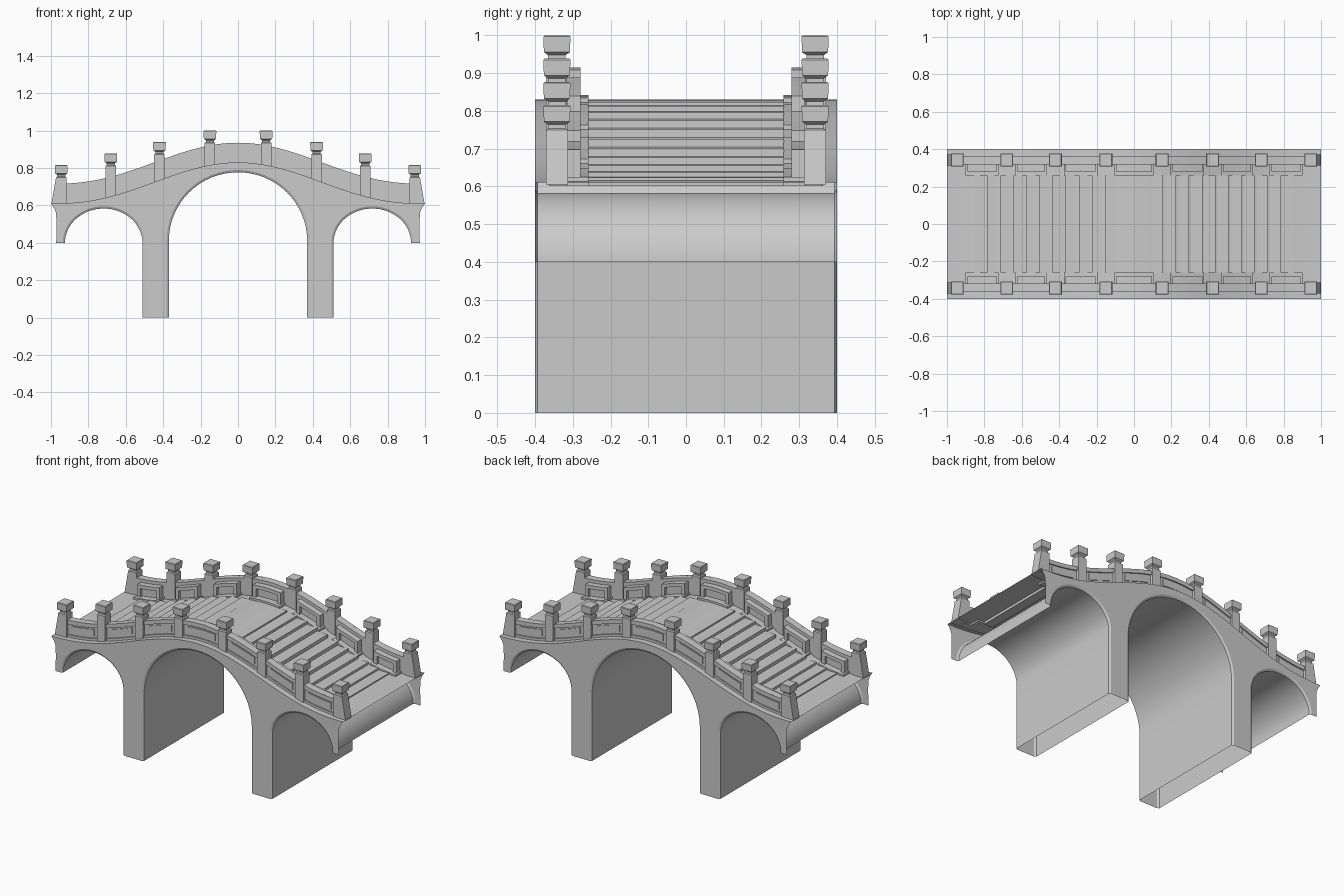
import bpy, bmesh, math

cube = bpy.data.objects.get("Cube")
if cube:
    bpy.data.objects.remove(cube, do_unlink=True)

HALF = 0.4
POSTS = [-0.945, -0.68, -0.42, -0.15, 0.15, 0.42, 0.68, 0.945]


def deck(x):
    """Height of the humped walkway."""
    return 0.61 + 0.22 * max(0, (1 + math.cos(math.pi * x)) / 2) ** 1.2


def spread(a, b, n):
    return [a + (b - a) * i / n for i in range(n + 1)]


def finish(bm, name, smooth=False, mirror=False):
    bmesh.ops.remove_doubles(bm, verts=bm.verts, dist=0.00001)
    bmesh.ops.recalc_face_normals(bm, faces=bm.faces)
    mesh = bpy.data.meshes.new(name)
    bm.to_mesh(mesh)
    bm.free()
    ob = bpy.data.objects.new(name, mesh)
    bpy.context.collection.objects.link(ob)
    if mirror:
        mod = ob.modifiers.new("Mirror", "MIRROR")
        mod.use_axis = (False, True, False)
    if smooth:
        bpy.ops.object.select_all(action="DESELECT")
        ob.select_set(True)
        bpy.context.view_layer.objects.active = ob
        bpy.ops.object.shade_smooth_by_angle(angle=math.radians(30))
    return ob


def loft(bm, rows, closed=False, caps=False):
    """Join rows of points with quads."""
    vs = [[bm.verts.new(p) for p in row] for row in rows]
    n = len(vs[0])
    for a, b in zip(vs, vs[1:]):
        for i in range(n if closed else n - 1):
            j = (i + 1) % n
            bm.faces.new((a[i], a[j], b[j], b[i]))
    if caps:
        bm.faces.new(vs[0])
        bm.faces.new(vs[-1])


def strip(bm, x0, x1, y0, y1, lo, hi):
    """Bar that follows the walkway, between two heights above it."""
    n = max(1, round((x1 - x0) / 0.04))
    rows = []
    for x in spread(x0, x1, n):
        z = deck(x)
        rows.append([(x, y0, z + lo), (x, y1, z + lo), (x, y1, z + hi), (x, y0, z + hi)])
    loft(bm, rows, True, True)


def frame(bm, x0, x1, y0, y1, lo, hi, w):
    """Rectangular frame that follows the walkway."""
    strip(bm, x0, x1, y0, y1, lo, lo + w)
    strip(bm, x0, x1, y0, y1, hi - w, hi)
    for a in (x0, x1 - w):
        strip(bm, a, a + w, y0, y1, lo + w, hi - w)


def arch(cx, rx, rz, spring, left_base, right_base):
    """Arch outline from its left foot to its right foot."""
    pts = [(cx - rx * math.cos(t), spring + rz * math.sin(t)) for t in spread(0, math.pi, 32)]
    if left_base < spring:
        pts.insert(0, (cx - rx, left_base))
    if right_base < spring:
        pts.append((cx + rx, right_base))
    return pts


def arches(grow):
    return [
        arch(-0.718, 0.207 + grow, 0.183 + grow, 0.4, 0.4, 0),
        arch(0, 0.37 + grow, 0.367 + grow, 0.41, 0, 0),
        arch(0.718, 0.207 + grow, 0.183 + grow, 0.4, 0, 0.4),
    ]


# Bridge shell: side walls, chamfered arch linings and deck, open at ends and feet
bm = bmesh.new()
end = [(0.972, 0.4), (0.97, 0.5), (0.973, 0.56), (0.983, 0.585)]
top = [(x, deck(x)) for x in spread(1, -1, 48)]
outer, inner = arches(0.012), arches(0)
outline = sum(outer, []) + end + top + [(-x, z) for x, z in reversed(end)]
for s in (-1, 1):
    bm.faces.new([bm.verts.new((x, s * HALF, z)) for x, z in outline])
    for big, small in zip(outer, inner):
        loft(bm, [[(x, s * HALF, z) for x, z in big],
                  [(x, s * (HALF - 0.007), z) for x, z in small]])
for path in inner:
    loft(bm, [[(x, s * (HALF - 0.007), z) for x, z in path] for s in (-1, 1)])
loft(bm, [[(x, s * HALF, z) for x, z in top] for s in (-1, 1)])
finish(bm, "bridge_shell", smooth=True)

# Stair treads on both slopes
bm = bmesh.new()
for s in (-1, 1):
    for i in range(11):
        x1 = 0.155 + 0.07 * i
        x0 = x1 - 0.06
        lo, hi = deck(x1) - 0.015, deck(x0)
        loft(bm, [[(s * x, y, z) for x, z in ((x0, lo), (x1, lo), (x1, hi), (x0, hi))]
                  for y in (-0.26, 0.26)], True, True)
finish(bm, "stair_treads")

# Parapet walls
bm = bmesh.new()
strip(bm, POSTS[0], POSTS[-1], 0.317, 0.355, -0.01, 0.105)
finish(bm, "parapet_wall", mirror=True)

# Panels and ledges in each bay between posts
outside, inside, ledge = bmesh.new(), bmesh.new(), bmesh.new()
for a, b in zip(POSTS, POSTS[1:]):
    frame(outside, a, b, 0.35, 0.363, -0.01, 0.105, 0.025)
    strip(outside, a + 0.055, b - 0.055, 0.35, 0.36, 0.03, 0.07)
    frame(inside, a + 0.055, b - 0.055, 0.28, 0.32, -0.01, 0.085, 0.022)
    strip(inside, a + 0.06, b - 0.06, 0.298, 0.32, 0, 0.08)
    strip(ledge, a + 0.045, b - 0.045, 0.258, 0.32, -0.01, 0.012)
finish(outside, "outer_panels", mirror=True)
finish(inside, "inner_panels", mirror=True)
finish(ledge, "inner_ledges", mirror=True)

# Posts: shaft, narrow neck and block cap, end shafts flared outward
bm = bmesh.new()
CY = 0.342
for x in POSTS:
    rank = POSTS.index(abs(x)) - 4
    z = 1.0 - 0.0615 * rank
    last = rank == 3
    base = 0.605 if last else deck(abs(x) + 0.03) - 0.01
    flare = 0.025 if last else 0
    levels = [(0.028, base), (0.028, z - 0.066), (0.022, z - 0.062), (0.022, z - 0.052),
              (0.033, z - 0.044), (0.034, z - 0.003), (0.031, z)]
    rows = []
    for k, (r, h) in enumerate(levels):
        row = []
        for sx, sy in ((-1, -1), (1, -1), (1, 1), (-1, 1)):
            out = flare * sx if k == 0 and sx * x > 0 else 0
            row.append((x + sx * r + out, CY + sy * r * 1.05, h))
        rows.append(row)
    loft(bm, rows, True, True)
finish(bm, "railing_posts", mirror=True)
